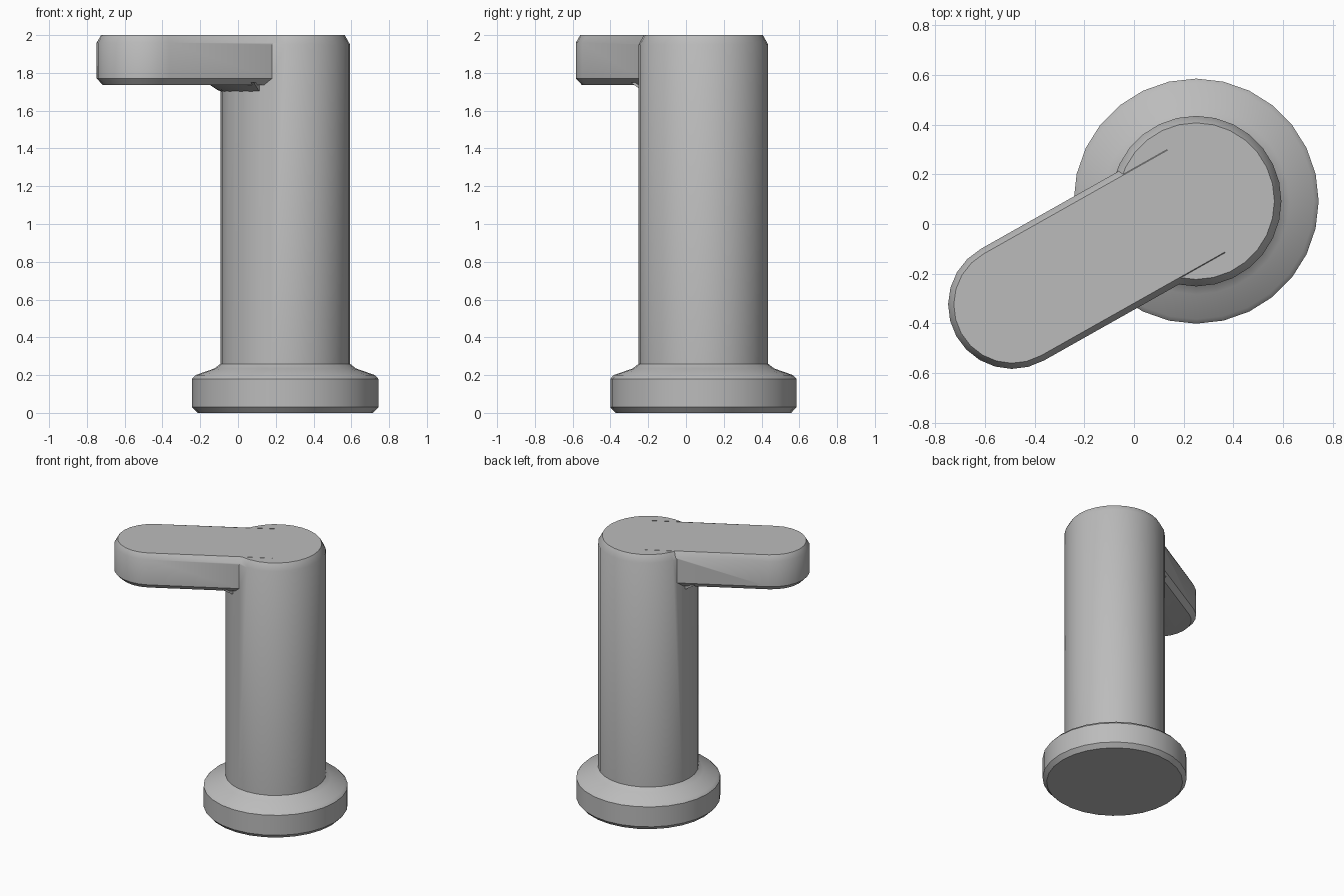
import bpy
import bmesh
from math import pi, sin, cos, atan2, hypot
from mathutils import Vector

cube = bpy.data.objects.get("Cube")
if cube:
    bpy.data.objects.remove(cube, do_unlink=True)

grey = bpy.data.materials.new("plain grey")
grey.use_nodes = True
colour = (0.5, 0.5, 0.5, 1)
grey.diffuse_color = colour
grey.node_tree.nodes["Principled BSDF"].inputs["Base Color"].default_value = colour

POST = Vector((0.25, 0.092))
TIP = Vector((-0.49, -0.325))
HEADING = atan2(TIP.y - POST.y, TIP.x - POST.x)


def arc(centre, radius, start, end, steps):
    """Points along an arc, both ends included."""
    angles = [start + (end - start) * i / steps for i in range(steps + 1)]
    return [(centre.x + radius * cos(a), centre.y + radius * sin(a)) for a in angles]


def loft(name, layers):
    """Closed solid skinned over (height, outline) layers, bottom first."""
    bm = bmesh.new()
    rings = [[bm.verts.new((x, y, z)) for x, y in outline] for z, outline in layers]
    for low, high in zip(rings, rings[1:]):
        for i in range(len(low)):
            j = (i + 1) % len(low)
            bm.faces.new((low[i], low[j], high[j], high[i]))
    bm.faces.new(rings[0][::-1])
    bm.faces.new(rings[-1])
    bmesh.ops.recalc_face_normals(bm, faces=bm.faces)
    mesh = bpy.data.meshes.new(name)
    bm.to_mesh(mesh)
    bm.free()
    mesh.materials.append(grey)
    obj = bpy.data.objects.new(name, mesh)
    bpy.context.collection.objects.link(obj)
    return obj


def disc(radius):
    return arc(POST, radius, 0, 2 * pi, 28)[:-1]


def stadium(radius):
    """Rounded bar outline from the post axis out to the arm tip."""
    outer = arc(TIP, radius, HEADING - pi / 2, HEADING + pi / 2, 12)
    inner = arc(POST, radius, HEADING + pi / 2, HEADING + 3 * pi / 2, 8)
    return outer + inner


def sector(radius):
    """Pie slice of the post that lies under the arm."""
    return arc(POST, radius, HEADING - 0.65, HEADING + 0.65, 8) + [tuple(POST)]


# Round base and upright post, turned as one piece
post = loft("post_and_base", [(z, disc(r)) for r, z in (
    (0.465, 0), (0.493, 0.03), (0.493, 0.18), (0.475, 0.2), (0.375, 0.235),
    (0.343, 0.26), (0.343, 1.95), (0.315, 1.99))])

# Side arm with softened rims
arm = loft("side_arm", [(z, stadium(r)) for r, z in (
    (0.225, 1.735), (0.258, 1.77), (0.258, 1.96), (0.235, 1.995))])

# Small fillet where the arm meets the post
fillet = loft("arm_fillet", [(z, sector(r)) for r, z in (
    (0.335, 1.70), (0.36, 1.71), (0.42, 1.75))])

# Merge the arm and fillet into the post
for part in (arm, fillet):
    union = post.modifiers.new("join_" + part.name, "BOOLEAN")
    union.operation = "UNION"
    union.solver = "EXACT"
    union.object = part
bpy.ops.object.select_all(action="DESELECT")
post.select_set(True)
bpy.context.view_layer.objects.active = post
for name in [m.name for m in post.modifiers]:
    bpy.ops.object.modifier_apply(modifier=name)
for part in (arm, fillet):
    bpy.data.objects.remove(part, do_unlink=True)

# Level the crown so post and arm share one top
for v in post.data.vertices:
    if v.co.z > 1.985:
        v.co.z = 2.0
bpy.ops.object.shade_smooth_by_angle(angle=0.6)
